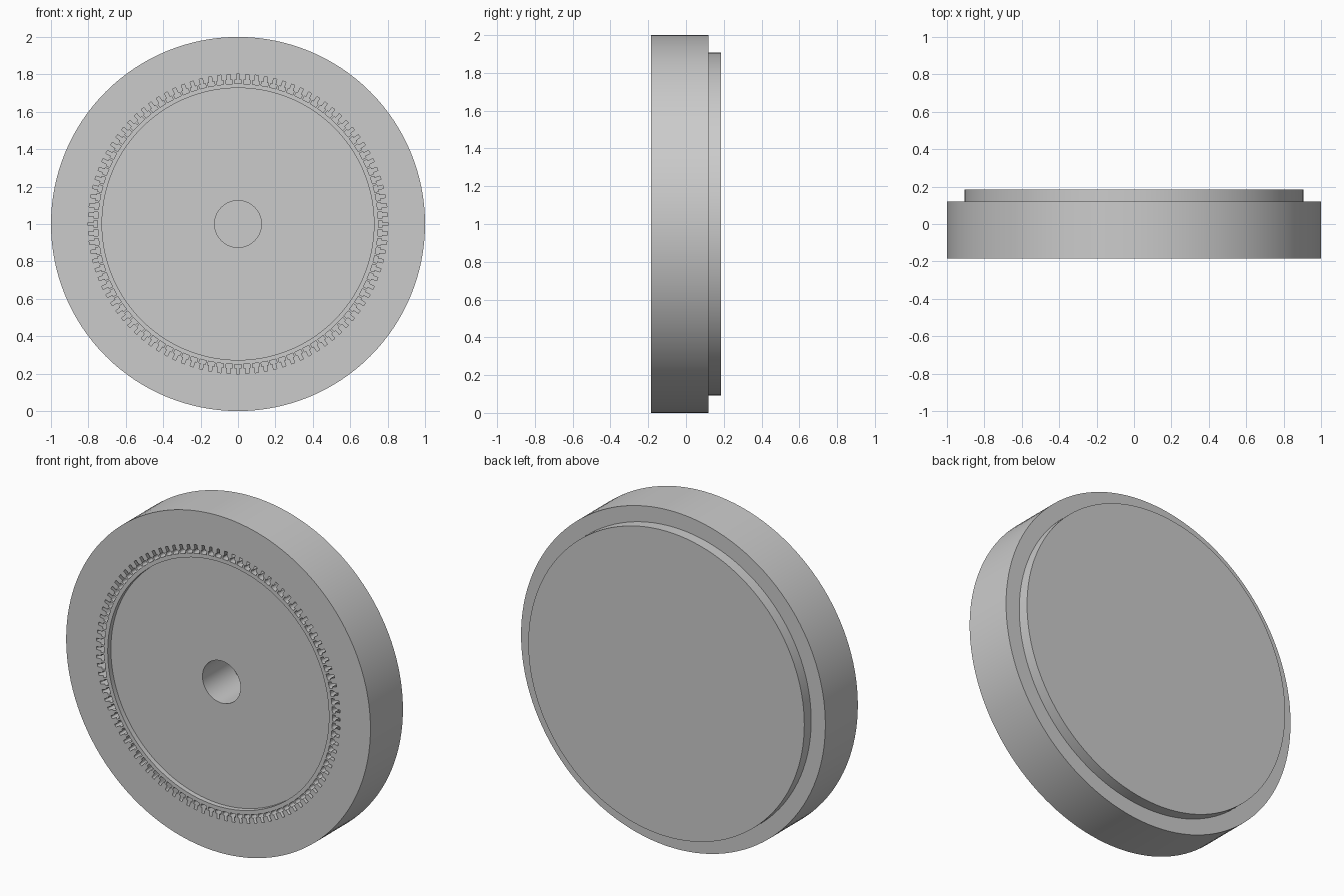
import bpy
from math import sin, cos, pi

if "Cube" in bpy.data.objects:
    bpy.data.objects.remove(bpy.data.objects["Cube"])

SEGMENTS = 128
SLOTS = 100


def circle(radius):
    return [(radius * sin(2 * pi * i / SEGMENTS), radius * cos(2 * pi * i / SEGMENTS))
            for i in range(SEGMENTS)]


def slot(angle):
    # T-shaped slot: wide bar inside, narrow stem pointing outwards
    bar, stem = 0.018, 0.009
    inner, shoulder, tip = 0.75, 0.771, 0.801
    outline = [(-bar, inner), (bar, inner), (bar, shoulder), (stem, shoulder),
               (stem, tip), (-stem, tip), (-stem, shoulder), (-bar, shoulder)]
    c, s = cos(angle), sin(angle)
    return [(x * c + y * s, y * c - x * s) for x, y in outline]


def plate(name, loops, y_front, y_back):
    # Filled outline (later loops are holes) extruded along y
    curve = bpy.data.curves.new(name, 'CURVE')
    curve.dimensions = '2D'
    curve.fill_mode = 'BOTH'
    curve.extrude = (y_back - y_front) / 2
    for points in loops:
        spline = curve.splines.new('POLY')
        spline.points.add(len(points) - 1)
        for p, (x, y) in zip(spline.points, points):
            p.co = (x, y, 0, 1)
        spline.use_cyclic_u = True
    obj = bpy.data.objects.new(name, curve)
    bpy.context.collection.objects.link(obj)
    obj.rotation_euler = (pi / 2, 0, 0)
    obj.location = (0, (y_front + y_back) / 2, 1)
    bpy.ops.object.select_all(action='DESELECT')
    obj.select_set(True)
    bpy.context.view_layer.objects.active = obj
    bpy.ops.object.convert(target='MESH')
    return bpy.context.object


# Outer ring with its circle of slots
slots = [slot(2 * pi * i / SLOTS) for i in range(SLOTS)]
plate("slotted_ring", [circle(1.0), circle(0.727)] + slots, -0.185, 0.12)

# Slightly recessed inner disc with the shaft hole
plate("inner_disc", [circle(0.727), circle(0.125)], -0.155, 0.12)

# Smaller raised plate closing the back
plate("back_plate", [circle(0.907)], 0.12, 0.185)
